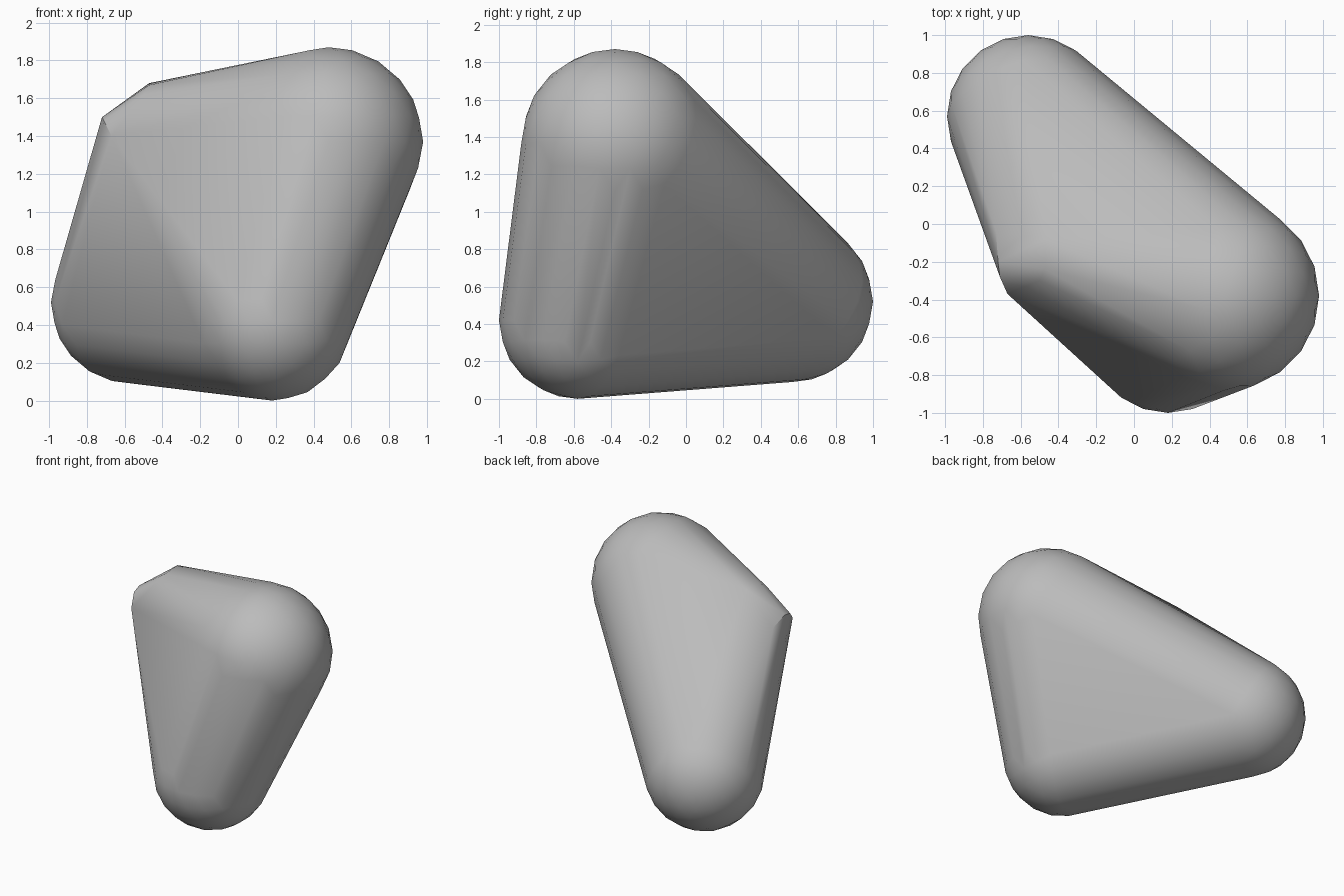
import bpy, bmesh
from mathutils import Vector, Matrix

cube = bpy.data.objects.get("Cube")
if cube:
    bpy.data.objects.remove(cube, do_unlink=True)

# Stone colour
mat = bpy.data.materials.new("stone_grey")
mat.use_nodes = True
grey = (0.5, 0.5, 0.5, 1)
mat.diffuse_color = grey
mat.node_tree.nodes["Principled BSDF"].inputs["Base Color"].default_value = grey

# Rounded corners: centre and radius
corners = [
    ((0.48, -0.38, 1.37), 0.50),   # upper left
    ((0.18, -0.58, 0.42), 0.42),   # lower front
    ((-0.56, 0.57, 0.52), 0.43),   # back right
]
# Chipped, blunt corner
chip = [
    (-0.47, -0.08, 1.68), (-0.47, -0.24, 1.67), (-0.50, -0.30, 1.62),
    (-0.73, -0.04, 1.46), (-0.72, -0.20, 1.50), (-0.71, -0.28, 1.48),
    (-0.67, -0.37, 1.40),
]

# One hull wrapped around all corners
bm = bmesh.new()
for centre, radius in corners:
    ball = bmesh.new()
    bmesh.ops.create_icosphere(ball, subdivisions=3, radius=radius,
                               matrix=Matrix.Translation(centre))
    for v in ball.verts:
        bm.verts.new(v.co)
    ball.free()
for p in chip:
    bm.verts.new(Vector(p))
bmesh.ops.convex_hull(bm, input=bm.verts[:])
bmesh.ops.delete(bm, geom=[v for v in bm.verts if not v.link_faces], context='VERTS')
bmesh.ops.recalc_face_normals(bm, faces=bm.faces[:])

mesh = bpy.data.meshes.new("rounded_stone")
bm.to_mesh(mesh)
bm.free()
mesh.materials.append(mat)
stone = bpy.data.objects.new("rounded_stone", mesh)
bpy.context.collection.objects.link(stone)

# Smooth corners, crisp chip edges
bpy.ops.object.select_all(action='DESELECT')
stone.select_set(True)
bpy.context.view_layer.objects.active = stone
bpy.ops.object.shade_smooth_by_angle(angle=0.52)
